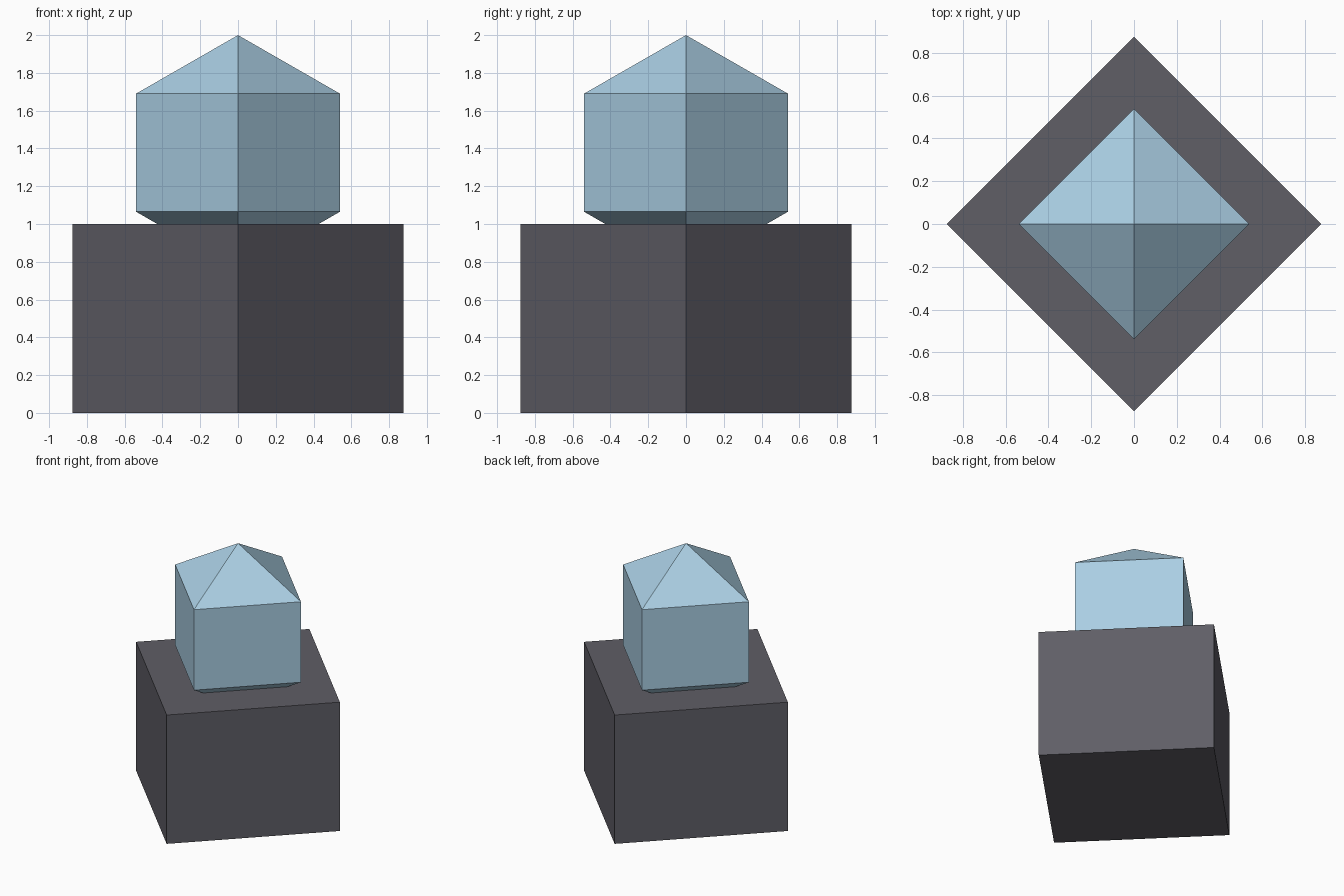
import bpy
import bmesh
import math

if "Cube" in bpy.data.objects:
    bpy.data.objects.remove(bpy.data.objects["Cube"])


def material(name, rgb):
    mat = bpy.data.materials.new(name)
    mat.diffuse_color = (*rgb, 1.0)
    mat.use_nodes = True
    mat.node_tree.nodes["Principled BSDF"].inputs["Base Color"].default_value = mat.diffuse_color
    return mat


def lathe_square(name, profile, mat):
    """Four-sided solid from (radius, z) pairs; radius 0 makes a point."""
    bm = bmesh.new()
    rings = []
    for r, z in profile:
        if r == 0:
            rings.append([bm.verts.new((0, 0, z))] * 4)
        else:
            rings.append([bm.verts.new((r * math.cos(i * math.pi / 2),
                                        r * math.sin(i * math.pi / 2), z))
                          for i in range(4)])
    for low, high in zip(rings, rings[1:]):
        for i in range(4):
            j = (i + 1) % 4
            corners = [low[i], low[j], high[j], high[i]]
            bm.faces.new(list(dict.fromkeys(corners)))
    # Flat caps where an end is not a point
    if profile[0][0]:
        bm.faces.new(rings[0][::-1])
    if profile[-1][0]:
        bm.faces.new(rings[-1])
    bmesh.ops.recalc_face_normals(bm, faces=bm.faces)
    mesh = bpy.data.meshes.new(name)
    bm.to_mesh(mesh)
    bm.free()
    mesh.materials.append(mat)
    obj = bpy.data.objects.new(name, mesh)
    bpy.context.collection.objects.link(obj)
    return obj


stone = material("dark grey stone", (0.115, 0.112, 0.133))
crystal = material("pale blue crystal", (0.402, 0.62, 0.77))

# Block pedestal, turned corner-on
lathe_square("pedestal", [(0.875, 0), (0.875, 1)], stone)

# Crystal with pointed ends, its lower tip sunk into the pedestal
lathe_square("crystal", [(0, 0.755), (0.54, 1.065), (0.54, 1.69), (0, 2)], crystal)
